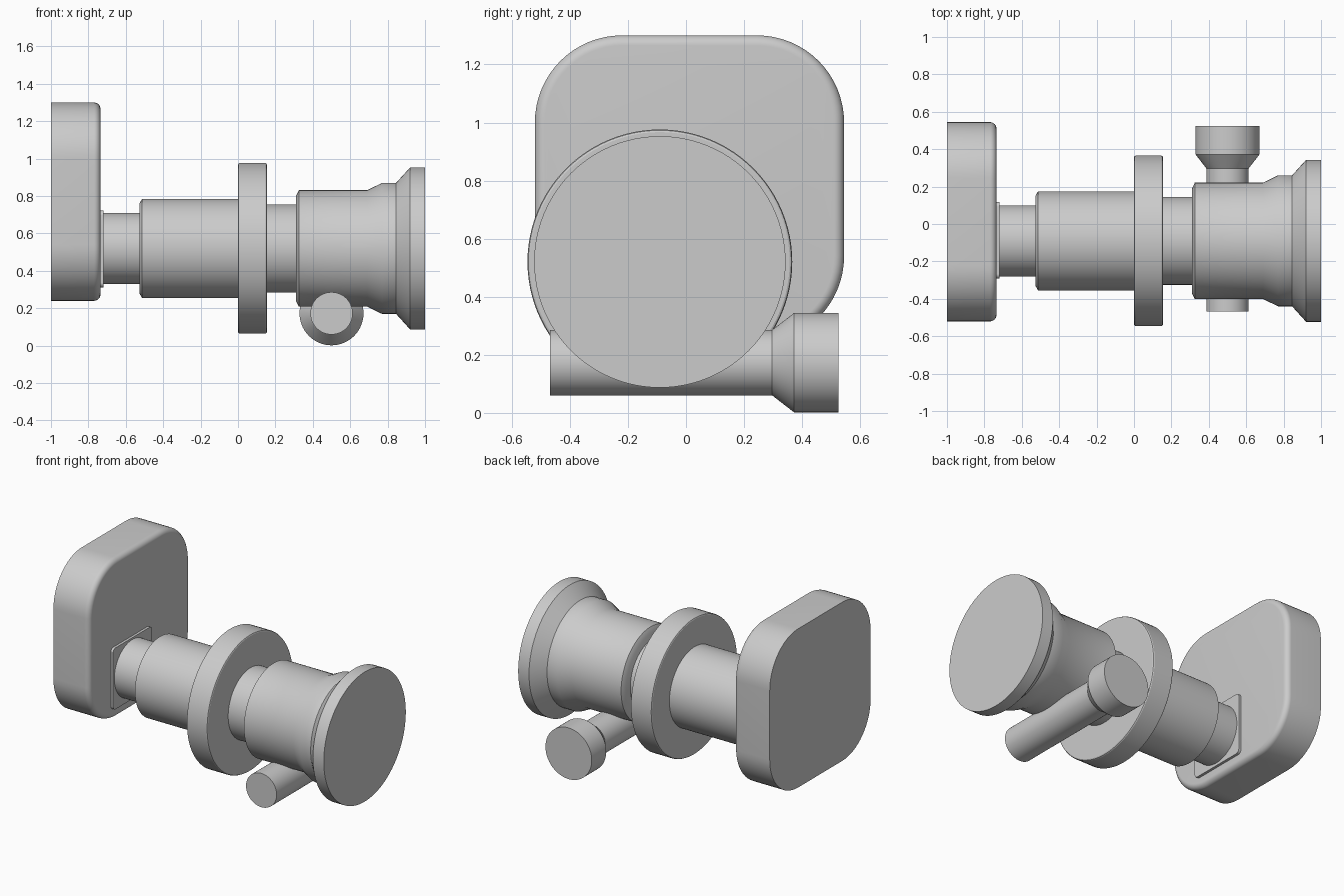
import bpy, bmesh, math
from mathutils import Matrix, Vector

if "Cube" in bpy.data.objects:
    bpy.data.objects.remove(bpy.data.objects["Cube"])

grey = bpy.data.materials.new("plain grey")
grey.diffuse_color = (0.6, 0.6, 0.6, 1)
grey.use_nodes = True
grey.node_tree.nodes["Principled BSDF"].inputs["Base Color"].default_value = grey.diffuse_color

AXIS_Y, AXIS_Z = -0.09, 0.52     # main barrel axis


def finish(name, bm, angle=30):
    bmesh.ops.recalc_face_normals(bm, faces=bm.faces)
    me = bpy.data.meshes.new(name)
    bm.to_mesh(me)
    bm.free()
    ob = bpy.data.objects.new(name, me)
    bpy.context.collection.objects.link(ob)
    me.materials.append(grey)
    bpy.ops.object.select_all(action='DESELECT')
    ob.select_set(True)
    bpy.context.view_layer.objects.active = ob
    bpy.ops.object.shade_smooth_by_angle(angle=math.radians(angle))
    return ob


def turned(name, profile, matrix, sides=96, angle=20):
    """Solid of revolution about local z; profile is (distance along, radius)."""
    bm = bmesh.new()
    rings = []
    for d, r in profile:
        rings.append([bm.verts.new(matrix @ Vector((r * math.cos(2 * math.pi * i / sides),
                                                    r * math.sin(2 * math.pi * i / sides), d)))
                      for i in range(sides)])
    for a, b in zip(rings, rings[1:]):
        for i in range(sides):
            j = (i + 1) % sides
            bm.faces.new((a[i], a[j], b[j], b[i]))
    bm.faces.new(rings[0])
    bm.faces.new(rings[-1])
    return finish(name, bm, angle)


def rounded_slab(name, x0, x1, cy, cz, w, h, radius, fillet=0.0, steps=8):
    """Rounded rectangle in yz, extruded in x, with an optional fillet at x1."""
    sections = [(x0, 0.0)]
    if fillet:
        for k in range(steps + 1):
            t = k / steps * math.pi / 2
            sections.append((x1 - fillet + fillet * math.sin(t), fillet * (1 - math.cos(t))))
    else:
        sections.append((x1, 0.0))
    bm = bmesh.new()
    rings = []
    for x, inset in sections:
        ring = []
        for q, (sy, sz) in enumerate(((1, 1), (-1, 1), (-1, -1), (1, -1))):
            for k in range(17):
                t = (q + k / 16) * math.pi / 2
                r = radius - inset
                ring.append(bm.verts.new((x, cy + sy * (w / 2 - radius) + r * math.cos(t),
                                          cz + sz * (h / 2 - radius) + r * math.sin(t))))
        rings.append(ring)
    n = len(rings[0])
    for a, b in zip(rings, rings[1:]):
        for i in range(n):
            j = (i + 1) % n
            bm.faces.new((a[i], a[j], b[j], b[i]))
    bm.faces.new(rings[0])
    bm.faces.new(rings[-1])
    return finish(name, bm)


# Wall body and its small square mounting plate
rounded_slab("body", -1.0, -0.735, 0.012, 0.77, 1.065, 1.06, 0.3, 0.035)
rounded_slab("mount_plate", -0.74, -0.718, -0.087, 0.517, 0.41, 0.41, 0.025)

# Barrel parts, turned about the x direction
along_x = Matrix.Translation((0, AXIS_Y, AXIS_Z)) @ Matrix.Rotation(math.pi / 2, 4, 'Y')
turned("rear_neck", [(-0.73, 0.19), (-0.5, 0.19)], along_x)
turned("rear_barrel", [(-0.527, 0.24), (-0.513, 0.265), (0.01, 0.265)], along_x)
turned("flange", [(0.0, 0.447), (0.003, 0.453), (0.009, 0.456),
                  (0.146, 0.456), (0.152, 0.453), (0.155, 0.447)], along_x)
turned("middle_neck", [(0.14, 0.235), (0.34, 0.235)], along_x)
turned("front_barrel", [(0.31, 0.28), (0.325, 0.311), (0.69, 0.311), (0.77, 0.35),
                        (0.845, 0.35), (0.92, 0.433), (1.0, 0.433)], along_x, angle=28)

# Cross rod with a flared knob, turned about the y direction
along_y = Matrix.Translation((0.5, 0, 0.173)) @ Matrix.Rotation(-math.pi / 2, 4, 'X')
turned("cross_rod", [(-0.468, 0.113), (0.31, 0.113)], along_y)
turned("rod_knob", [(0.297, 0.113), (0.372, 0.171), (0.525, 0.171)], along_y)
